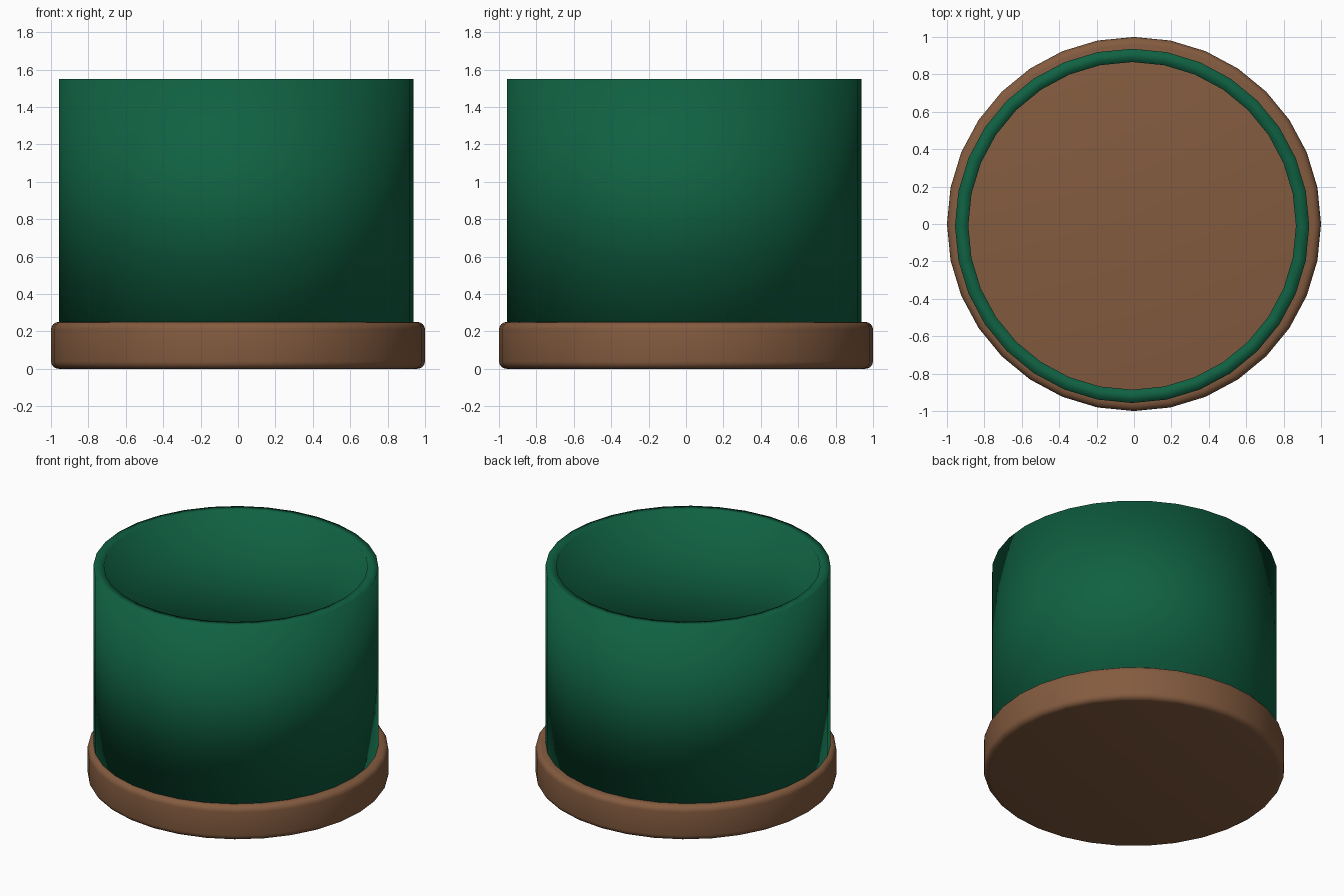
import bpy, bmesh
from math import cos, sin, pi, radians

if "Cube" in bpy.data.objects:
    bpy.data.objects.remove(bpy.data.objects["Cube"])

SIDES = 32


def material(name, color):
    m = bpy.data.materials.new(name)
    m.diffuse_color = (*color, 1)
    m.use_nodes = True
    m.node_tree.nodes["Principled BSDF"].inputs["Base Color"].default_value = m.diffuse_color
    return m


def lathe(name, profile, mat, center=(0, 0), closed=False):
    """Spin (radius, z) points around z; cap the ends or join them into a ring."""
    bm = bmesh.new()
    rings = [[bm.verts.new((center[0] + r * cos(2 * pi * i / SIDES),
                            center[1] + r * sin(2 * pi * i / SIDES), z))
              for i in range(SIDES)] for r, z in profile]
    pairs = list(zip(rings, rings[1:]))
    if closed:
        pairs.append((rings[-1], rings[0]))
    else:
        bm.faces.new(rings[0])
        bm.faces.new(rings[-1])
    for a, b in pairs:
        for i in range(SIDES):
            j = (i + 1) % SIDES
            bm.faces.new((a[i], a[j], b[j], b[i]))
    bmesh.ops.recalc_face_normals(bm, faces=bm.faces)
    for f in bm.faces:
        f.smooth = True
    mesh = bpy.data.meshes.new(name)
    bm.to_mesh(mesh)
    bm.free()
    mesh.materials.append(mat)
    ob = bpy.data.objects.new(name, mesh)
    bpy.context.collection.objects.link(ob)
    return ob


brown = material("brown", (0.23, 0.105, 0.05))
green = material("green", (0.005, 0.12, 0.055))

# Base disc with rounded upper and lower rims
R, H, B, STEPS = 1.0, 0.25, 0.04, 4
arc = [radians(90 * k / STEPS) for k in range(STEPS + 1)]
lower = [(R - B + B * sin(a), B - B * cos(a)) for a in arc]
upper = [(r, H - z) for r, z in reversed(lower)]
lathe("base", lower + upper, brown)

# Open tube wall standing on the base, slightly off centre
lathe("tube_wall", [(0.947, 0.24), (0.947, 1.55), (0.876, 1.55), (0.876, 0.24)],
      green, center=(-0.01, -0.01), closed=True)
